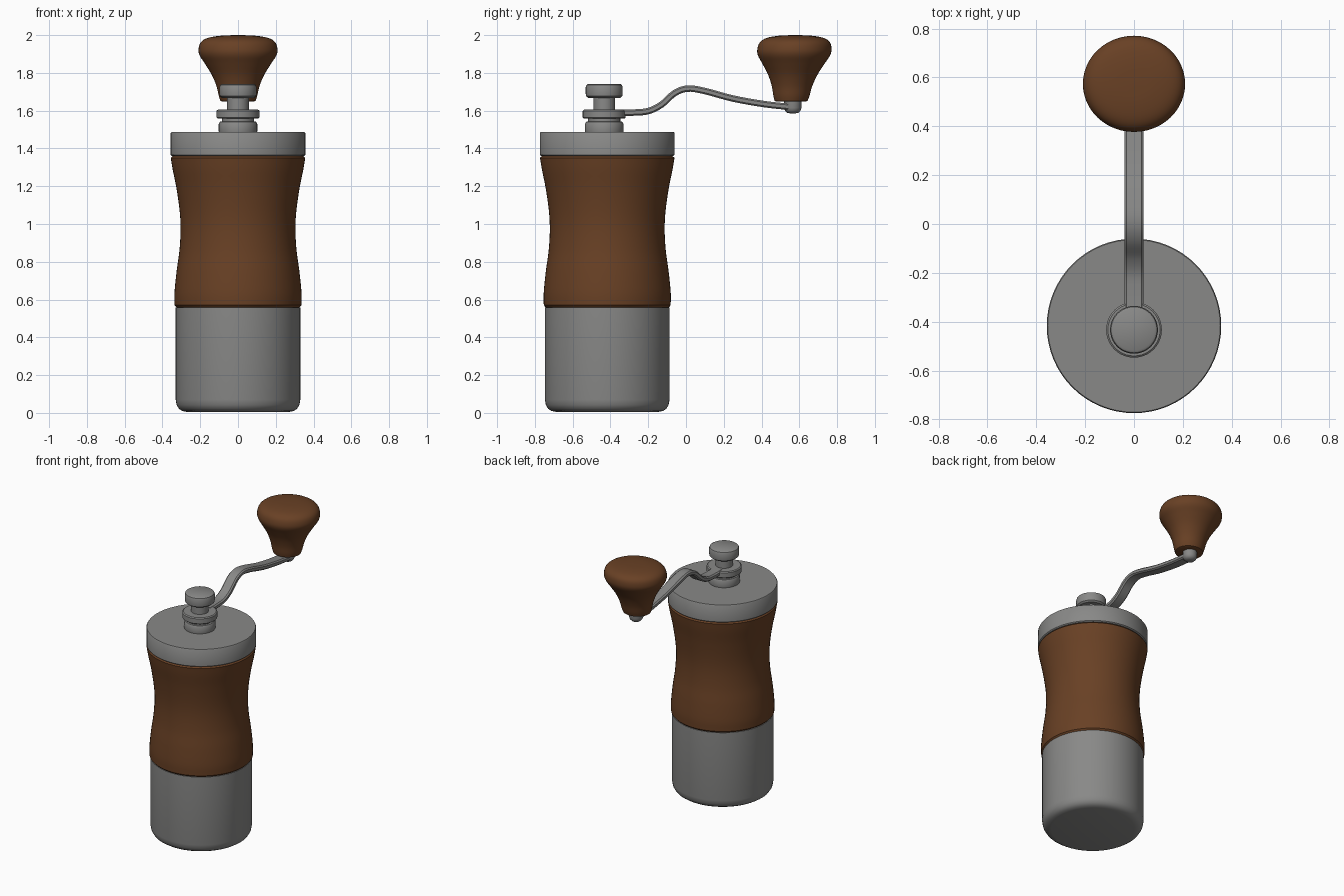
import bpy, bmesh, math
from mathutils import Vector

if "Cube" in bpy.data.objects:
    bpy.data.objects.remove(bpy.data.objects["Cube"])


def material(name, rgb):
    m = bpy.data.materials.new(name)
    m.diffuse_color = (*rgb, 1)
    m.use_nodes = True
    m.node_tree.nodes["Principled BSDF"].inputs["Base Color"].default_value = m.diffuse_color
    return m


STEEL = material("grey steel", (0.25, 0.25, 0.245))
WOOD = material("brown wood", (0.14, 0.052, 0.018))


def finish(name, bm, mat, angle=35):
    bmesh.ops.recalc_face_normals(bm, faces=bm.faces[:])
    me = bpy.data.meshes.new(name)
    bm.to_mesh(me)
    bm.free()
    me.materials.append(mat)
    ob = bpy.data.objects.new(name, me)
    bpy.context.collection.objects.link(ob)
    bpy.ops.object.select_all(action='DESELECT')
    ob.select_set(True)
    bpy.context.view_layer.objects.active = ob
    bpy.ops.object.shade_smooth_by_angle(angle=math.radians(angle))
    return ob


def smooth_path(pts, n=5):
    """Catmull-Rom curve through 2D points."""
    p = [Vector(q) for q in pts]
    p = [2 * p[0] - p[1]] + p + [2 * p[-1] - p[-2]]
    out = []
    for a, b, c, d in zip(p, p[1:], p[2:], p[3:]):
        for i in range(n):
            t = i / n
            out.append(0.5 * (2 * b + (c - a) * t + (2 * a - 5 * b + 4 * c - d) * t * t
                              + (3 * b - a - 3 * c + d) * t ** 3))
    return out + [p[-2]]


def lathe(name, profile, mat, y, sides=64, sy=1.0, lean=0.0):
    """Revolve (radius, z) points about a vertical axis; capped at both ends."""
    bm = bmesh.new()
    z0 = profile[0][1]
    rings = [[bm.verts.new((r * math.cos(a), y + lean * (z - z0) + sy * r * math.sin(a), z))
              for a in (2 * math.pi * i / sides for i in range(sides))] for r, z in profile]
    for lo, hi in zip(rings, rings[1:]):
        for i in range(sides):
            j = (i + 1) % sides
            bm.faces.new((lo[i], lo[j], hi[j], hi[i]))
    bm.faces.new(rings[0])
    bm.faces.new(rings[-1])
    return finish(name, bm, mat)


BODY_Y, HUB_Y = -0.417, -0.433

# Grounds cup with a rounded bottom edge
lathe("grounds_cup", [(0.27, 0.005), (0.295, 0.01), (0.313, 0.022), (0.325, 0.042),
                      (0.33, 0.07), (0.33, 0.558)], STEEL, BODY_Y)

# Waisted wooden grip
grip = smooth_path([(0.336, 0.57), (0.336, 0.64), (0.325, 0.75), (0.31, 0.86), (0.304, 0.97),
                    (0.309, 1.07), (0.326, 1.19), (0.346, 1.29), (0.356, 1.35)])
lathe("wooden_grip", [(0.325, 0.558)] + [tuple(p) for p in grip] + [(0.345, 1.36)], WOOD, BODY_Y)

# Lid
lathe("lid", [(0.35, 1.36), (0.357, 1.366), (0.357, 1.48), (0.353, 1.486)], STEEL, BODY_Y)

# Hub stack: collar, flange, neck and retaining nut
lathe("hub_collar", [(0.1, 1.48), (0.102, 1.49), (0.102, 1.53), (0.096, 1.541),
                     (0.085, 1.543), (0.085, 1.57)], STEEL, HUB_Y, 40)
lathe("hub_flange", [(0.107, 1.558), (0.114, 1.564), (0.114, 1.599), (0.107, 1.605)],
      STEEL, HUB_Y, 40)
lathe("hub_neck", [(0.057, 1.6), (0.057, 1.68)], STEEL, HUB_Y, 32)
lathe("hub_nut", [(0.085, 1.668), (0.096, 1.677), (0.098, 1.69), (0.098, 1.725),
                  (0.094, 1.736), (0.084, 1.742)], STEEL, HUB_Y, 40)

# Crank arm: flat bar swept along a side-view path
path = smooth_path([(-0.36, 1.59), (-0.28, 1.59), (-0.2, 1.598), (-0.13, 1.632), (-0.06, 1.693),
                    (0.01, 1.717), (0.1, 1.704), (0.25, 1.664), (0.42, 1.634), (0.58, 1.617)])
bm = bmesh.new()
rings = []
for i, p in enumerate(path):
    t = (path[min(i + 1, len(path) - 1)] - path[max(i - 1, 0)]).normalized()
    nrm = Vector((-t.y, t.x))
    ring = []
    for x, h in ((-0.039, -0.009), (-0.03, -0.017), (0.03, -0.017), (0.039, -0.009),
                 (0.039, 0.009), (0.03, 0.017), (-0.03, 0.017), (-0.039, 0.009)):
        q = p + nrm * h
        ring.append(bm.verts.new((x, q.x, q.y)))
    rings.append(ring)
for a, b in zip(rings, rings[1:]):
    for k in range(8):
        bm.faces.new((a[k], a[(k + 1) % 8], b[(k + 1) % 8], b[k]))
bm.faces.new(rings[0])
bm.faces.new(rings[-1])
finish("crank_arm", bm, STEEL)

# Rounded pivot under the knob
lathe("knob_pivot", [(0.012, 1.585), (0.03, 1.589), (0.041, 1.6), (0.046, 1.615),
                     (0.046, 1.67)], STEEL, 0.565, 32)

# Wooden knob, flaring into a soft mushroom top
knob = smooth_path([(0.093, 1.652), (0.102, 1.68), (0.114, 1.73), (0.139, 1.79), (0.176, 1.85),
                    (0.203, 1.892), (0.209, 1.925), (0.197, 1.962), (0.16, 1.985),
                    (0.09, 1.997), (0.01, 2.0)], 4)
lathe("crank_knob", [(0.084, 1.648)] + [tuple(p) for p in knob], WOOD, 0.556, 48, 0.94, 0.065)
